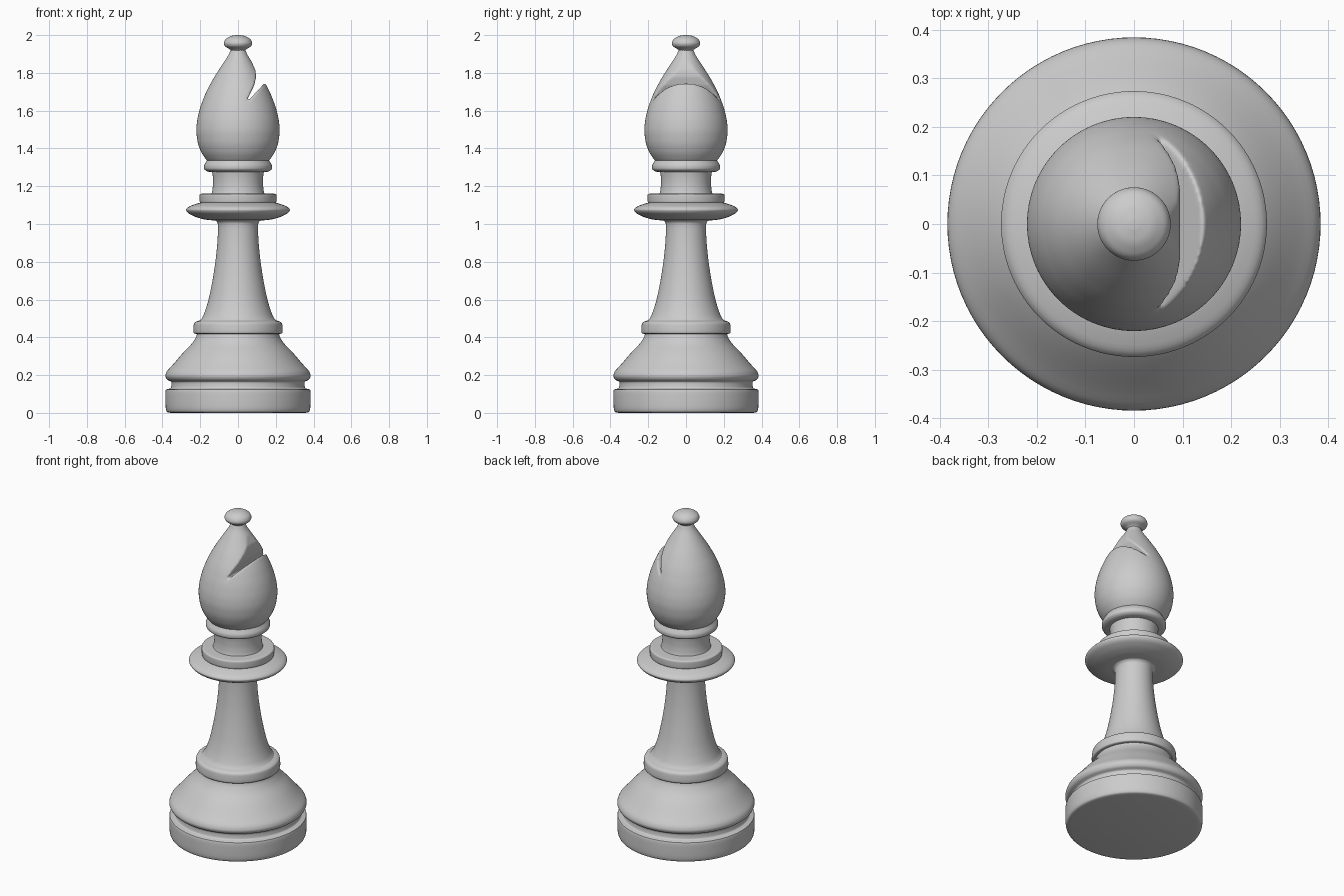
import bpy, bmesh, math

if "Cube" in bpy.data.objects:
    bpy.data.objects.remove(bpy.data.objects["Cube"])


def rounded(pts, rounds):
    # Corner-cutting keeps the end points and softens the profile
    for _ in range(rounds):
        out = [pts[0]]
        for (a, b), (c, d) in zip(pts, pts[1:]):
            out += [(a * .8 + c * .2, b * .8 + d * .2), (a * .2 + c * .8, b * .2 + d * .8)]
        pts = out + [pts[-1]]
    return pts


def make_object(name, bm):
    bmesh.ops.recalc_face_normals(bm, faces=bm.faces)
    mesh = bpy.data.meshes.new(name)
    bm.to_mesh(mesh)
    bm.free()
    ob = bpy.data.objects.new(name, mesh)
    bpy.context.collection.objects.link(ob)
    return ob


def lathe(name, pts, rounds=2, steps=96):
    # Revolve a (radius, height) profile and close it on the axis
    pts = [(0, pts[0][1])] + rounded(pts, rounds) + [(0, pts[-1][1])]
    bm = bmesh.new()
    vs = [bm.verts.new((r, 0, z)) for r, z in pts]
    edges = [bm.edges.new(p) for p in zip(vs, vs[1:])]
    bmesh.ops.spin(bm, geom=vs + edges, cent=(0, 0, 0), axis=(0, 0, 1),
                   angle=math.tau, steps=steps, use_duplicate=False)
    bmesh.ops.remove_doubles(bm, verts=bm.verts, dist=1e-5)
    ob = make_object(name, bm)
    shade(ob)
    return ob


def shade(ob):
    bpy.ops.object.select_all(action='DESELECT')
    ob.select_set(True)
    bpy.context.view_layer.objects.active = ob
    bpy.ops.object.shade_smooth_by_angle(angle=math.radians(40))


# Base with groove and sloping shoulder
lathe("base", [(.355, 0), (.378, .004), (.384, .03), (.385, .122), (.375, .126), (.355, .13),
               (.352, .15), (.352, .165), (.376, .175), (.386, .195), (.378, .22), (.345, .255),
               (.29, .32), (.245, .365), (.222, .40), (.216, .425)])
lathe("lower_collar", [(.215, .418), (.236, .42), (.237, .44), (.234, .475), (.222, .484), (.20, .49)])

# Tapering stem flaring into the wide disc
lathe("stem", [(.205, .485), (.188, .505), (.170, .55), (.153, .61), (.133, .71), (.118, .81),
               (.109, .90), (.105, .98), (.108, 1.01), (.13, 1.025)])
lathe("disc", [(.115, 1.018), (.17, 1.022), (.22, 1.035), (.262, 1.055), (.277, 1.075),
               (.262, 1.092), (.22, 1.108), (.19, 1.115)])
lathe("upper_collar", [(.195, 1.11), (.203, 1.114), (.204, 1.15), (.202, 1.159), (.185, 1.161), (.13, 1.163)])

# Neck and bead under the head
lathe("neck", [(.142, 1.155), (.136, 1.175), (.132, 1.21), (.133, 1.25), (.138, 1.285)])
lathe("neck_bead", [(.138, 1.274), (.165, 1.278), (.18, 1.29), (.18, 1.31), (.17, 1.328),
                    (.166, 1.335), (.16, 1.345)])

# Teardrop head
head = lathe("head", [(.15, 1.325), (.166, 1.337), (.193, 1.375), (.213, 1.425), (.222, 1.49), (.217, 1.55),
                      (.20, 1.62), (.169, 1.70), (.128, 1.775), (.083, 1.845), (.05, 1.895), (.038, 1.925)])

# Slot cutter running front to back
bm = bmesh.new()
outline = [(.028, 1.632), (.045, 1.643), (.145, 1.75), (.25, 1.86), (.2, 1.92), (.072, 1.86), (.092, 1.815),
           (.096, 1.78), (.086, 1.735), (.06, 1.68)]
face = bm.faces.new([bm.verts.new((x, -.4, z)) for x, z in outline])
ext = bmesh.ops.extrude_face_region(bm, geom=[face])
bmesh.ops.translate(bm, vec=(0, .8, 0), verts=[v for v in ext["geom"] if isinstance(v, bmesh.types.BMVert)])
cutter = make_object("slot_cutter", bm)
cutter.hide_render = True
cutter.hide_viewport = True

cut = head.modifiers.new("slot", 'BOOLEAN')
cut.operation = 'DIFFERENCE'
cut.object = cutter
cut.solver = 'EXACT'
# Soften the lips of the slot
rem = head.modifiers.new("even_mesh", 'REMESH')
rem.mode = 'VOXEL'
rem.voxel_size = .006
rem.use_smooth_shade = True
soft = head.modifiers.new("soften", 'SMOOTH')
soft.factor = .5
soft.iterations = 6

# Finial knob
lathe("finial", [(.04, 1.90), (.037, 1.92), (.048, 1.928), (.07, 1.94), (.077, 1.957), (.068, 1.978),
                 (.04, 1.995), (.012, 2.0)])
